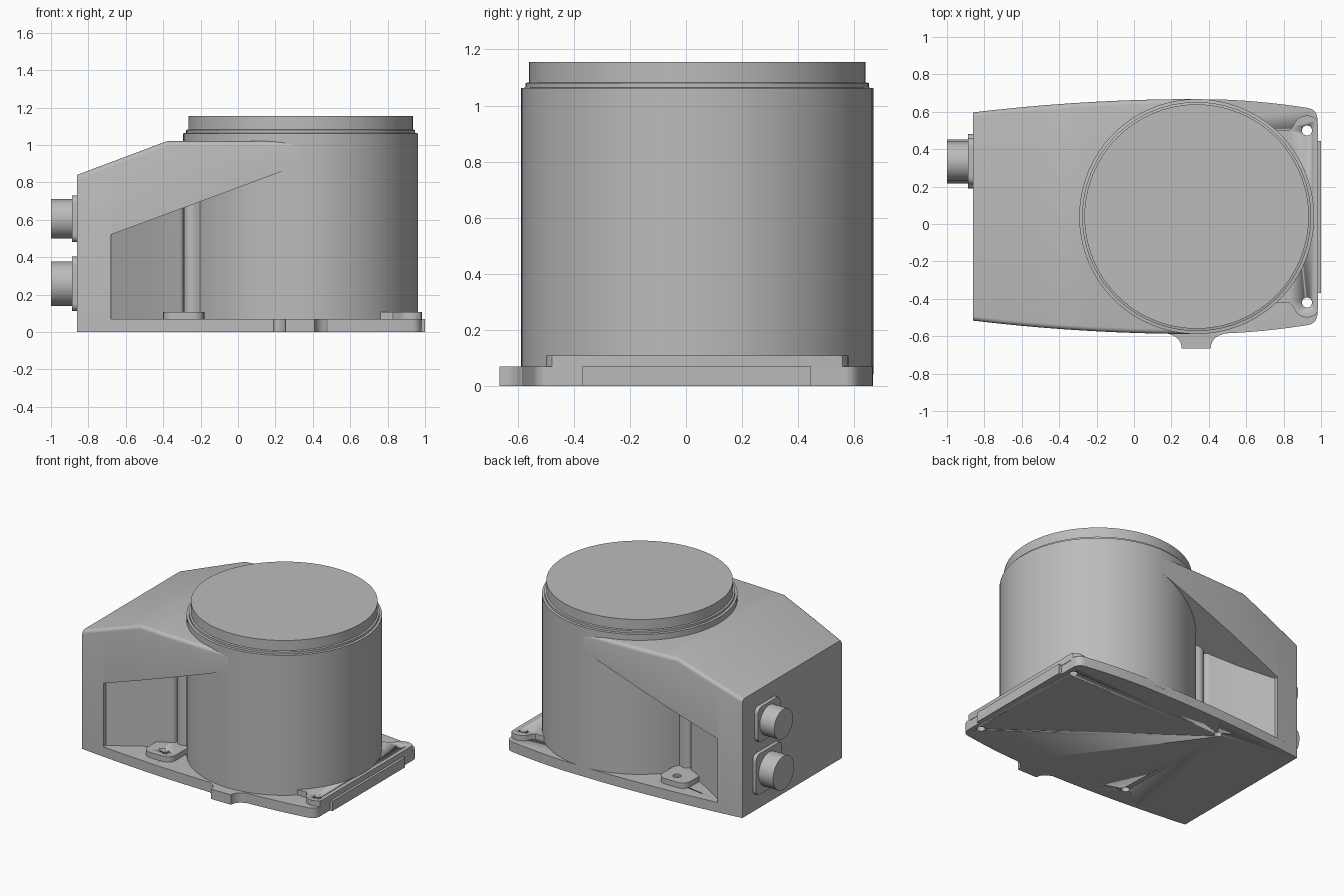
import bpy, bmesh, math
from mathutils import Matrix, Vector

cube = bpy.data.objects.get("Cube")
if cube:
    bpy.data.objects.remove(cube, do_unlink=True)

CX, CY, R = 0.335, 0.04, 0.628        # drum axis and radius
PLATE, PAD = 0.07, 0.108              # plate and pad heights

grey = bpy.data.materials.new("plain grey")
grey.use_nodes = True
grey.diffuse_color = (0.5, 0.5, 0.5, 1)
grey.node_tree.nodes["Principled BSDF"].inputs["Base Color"].default_value = (0.5, 0.5, 0.5, 1)


def finish(name, bm, angle=30):
    bmesh.ops.recalc_face_normals(bm, faces=bm.faces)
    mesh = bpy.data.meshes.new(name)
    bm.to_mesh(mesh)
    bm.free()
    mesh.materials.append(grey)
    obj = bpy.data.objects.new(name, mesh)
    bpy.context.collection.objects.link(obj)
    bpy.ops.object.select_all(action="DESELECT")
    obj.select_set(True)
    bpy.context.view_layer.objects.active = obj
    bpy.ops.object.shade_smooth_by_angle(angle=math.radians(angle))
    return obj


def prism(name, outline, bottom, top):
    """Extrude a plan outline; top may be a height or a function of x."""
    bm = bmesh.new()
    height = top if callable(top) else lambda x: top
    low = [bm.verts.new((x, y, bottom)) for x, y in outline]
    high = [bm.verts.new((x, y, height(x))) for x, y in outline]
    bm.faces.new(low)
    bm.faces.new(high)
    for i in range(len(low)):
        j = (i + 1) % len(low)
        bm.faces.new((low[i], low[j], high[j], high[i]))
    return finish(name, bm)


def arc(cx, cy, r, start, end, n=8):
    return [(cx + r * math.cos(math.radians(start + (end - start) * i / n)),
             cy + r * math.sin(math.radians(start + (end - start) * i / n))) for i in range(n + 1)]


def rounded(cx, cy, w, h, r):
    pts = []
    for k, (sx, sy) in enumerate(((1, 1), (-1, 1), (-1, -1), (1, -1))):
        pts += arc(cx + sx * (w / 2 - r), cy + sy * (h / 2 - r), r, 90 * k, 90 * k + 90, 6)
    return pts


def mirror(points):
    return [(x, 2 * CY - y) for x, y in reversed(points)]


def half_width(x):
    return R - (0.05 if x < CX else 0.135) * (x - CX) ** 2


def slope(x):
    return 0.52 + (x + 0.68) * 0.37


# Base plate with bowed sides, rounded end corners and a front tab
def side(xs):
    return [(x, CY - half_width(x)) for x in xs]


left_run = side([-0.86 + i * 0.0875 for i in range(13)])
right_run = side([0.48 + i * 0.045 for i in range(11)])
corner = arc(0.925, CY - 0.525, 0.055, -70, 0)
tab = (arc(0.18, -0.665, 0.075, 80, 0, 6) + arc(0.485, -0.665, 0.075, 180, 100, 6))
front_edge = left_run + tab + right_run + corner
back_edge = mirror(left_run + right_run + corner)
base = prism("base_plate", front_edge + back_edge, 0, PLATE)
prism("end_plate", [(0.95, -0.37), (1, -0.37), (1, 0.445), (0.95, 0.445)], 0, PLATE)

# Raised deck with two ears at the drum end
ear = [(0.70, 0.50), (0.83, 0.50)] + arc(0.925, 0.505, 0.075, 165, 45) + [(0.983, 0.54)]
deck = prism("mounting_deck", ear + mirror(ear), PLATE - 0.01, PAD)

# Pads in the side pockets
pads = [prism(f"pocket_pad_{n}", rounded(-0.29, CY + s * 0.42, 0.22, 0.24, 0.06), PLATE - 0.01, PAD)
        for n, s in (("front", -1), ("back", 1))]

# Bolt holes
bm = bmesh.new()
for x, y in ((0.925, 0.50), (0.925, -0.42), (-0.28, 0.50), (-0.28, -0.42)):
    bmesh.ops.create_cone(bm, cap_ends=True, segments=24, radius1=0.027, radius2=0.027,
                          depth=0.6, matrix=Matrix.Translation((x, y, 0)))
cutter = finish("hole_cutter", bm)
cutter.hide_render = True
for obj in [base, deck] + pads:
    mod = obj.modifiers.new("holes", "BOOLEAN")
    mod.operation = "DIFFERENCE"
    mod.solver = "EXACT"
    mod.object = cutter
    bpy.context.view_layer.objects.active = obj
    bpy.ops.object.modifier_apply(modifier=mod.name)
bpy.data.objects.remove(cutter, do_unlink=True)

# Drum with a stepped neck and flat cap, turned around its axis
profile = [(0, 0.04), (R, 0.04), (R, 1.062), (0.612, 1.064), (0.612, 1.08),
           (0.6, 1.083), (0.6, 1.155), (0, 1.155)]
bm = bmesh.new()
rings = []
for r, z in profile:
    if r == 0:
        rings.append([bm.verts.new((CX, CY, z))])
    else:
        rings.append([bm.verts.new((x, y, z)) for x, y in arc(CX, CY, r, 0, 360, 96)[:-1]])
for a, b in zip(rings, rings[1:]):
    for i in range(96):
        j = (i + 1) % 96
        quad = [a[i % len(a)], a[j % len(a)], b[j % len(b)], b[i % len(b)]]
        bm.faces.new(list(dict.fromkeys(quad)))
finish("drum", bm)

# Side housing: lofted sections with rounded upper edges and a sloping underside
bm = bmesh.new()
stations = [(x, PLATE) for x in (-0.86, -0.8, -0.74, -0.68)]
stations += [(x, slope(x)) for x in (-0.68, -0.6, -0.5, -0.38, -0.26, -0.14, 0, 0.12, 0.25, CX)]
sections = []
for x, bottom in stations:
    h, top = half_width(x), min(1.02, 0.84 + (x + 0.86) * 0.375)
    edge = [(CY + h, bottom)] + arc(CY + h - 0.025, top - 0.025, 0.025, 0, 90, 4)
    ring = edge + [(2 * CY - y, z) for y, z in reversed(edge)]
    sections.append([bm.verts.new((x, y, z)) for y, z in ring])
bm.faces.new(sections[0])
bm.faces.new(sections[-1])
n = len(sections[0])
for k in range(len(sections) - 1):
    a, b = sections[k], sections[k + 1]
    for i in range(n):
        j = (i + 1) % n
        if stations[k][0] == stations[k + 1][0] and i != n - 1:
            continue                   # only the pocket wall spans the repeated station
        bm.faces.new((a[i], a[j], b[j], b[i]))
bmesh.ops.remove_doubles(bm, verts=bm.verts, dist=0.0001)
finish("side_housing", bm)

# Recessed core between the pockets
wall = [(-0.70, -0.52), (-0.68, -0.51), (-0.48, -0.385), (-0.315, -0.30)]
wall += arc(-0.32, -0.27, 0.03, -60, 10, 4) + arc(-0.245, -0.25, 0.045, 200, 300, 6) + [(0, -0.2)]
prism("pocket_core", wall + mirror(wall), PLATE - 0.01, lambda x: slope(x) + 0.02)

# Two connectors on the housing end, each a square flange and a round plug
turn = Matrix.Rotation(-math.pi / 2, 4, "Y")
for name, z, size, r in (("upper", 0.605, 0.25, 0.105), ("lower", 0.258, 0.29, 0.118)):
    for part, outline, depth in (("flange", rounded(0, 0, size, size, 0.04), 0.027),
                                 ("plug", arc(0, 0, r, 0, 360, 48)[:-1], 0.14)):
        obj = prism(f"{name}_connector_{part}", outline, -0.01, depth)
        obj.data.transform(Matrix.Translation(Vector((-0.86, 0.335, z))) @ turn)
